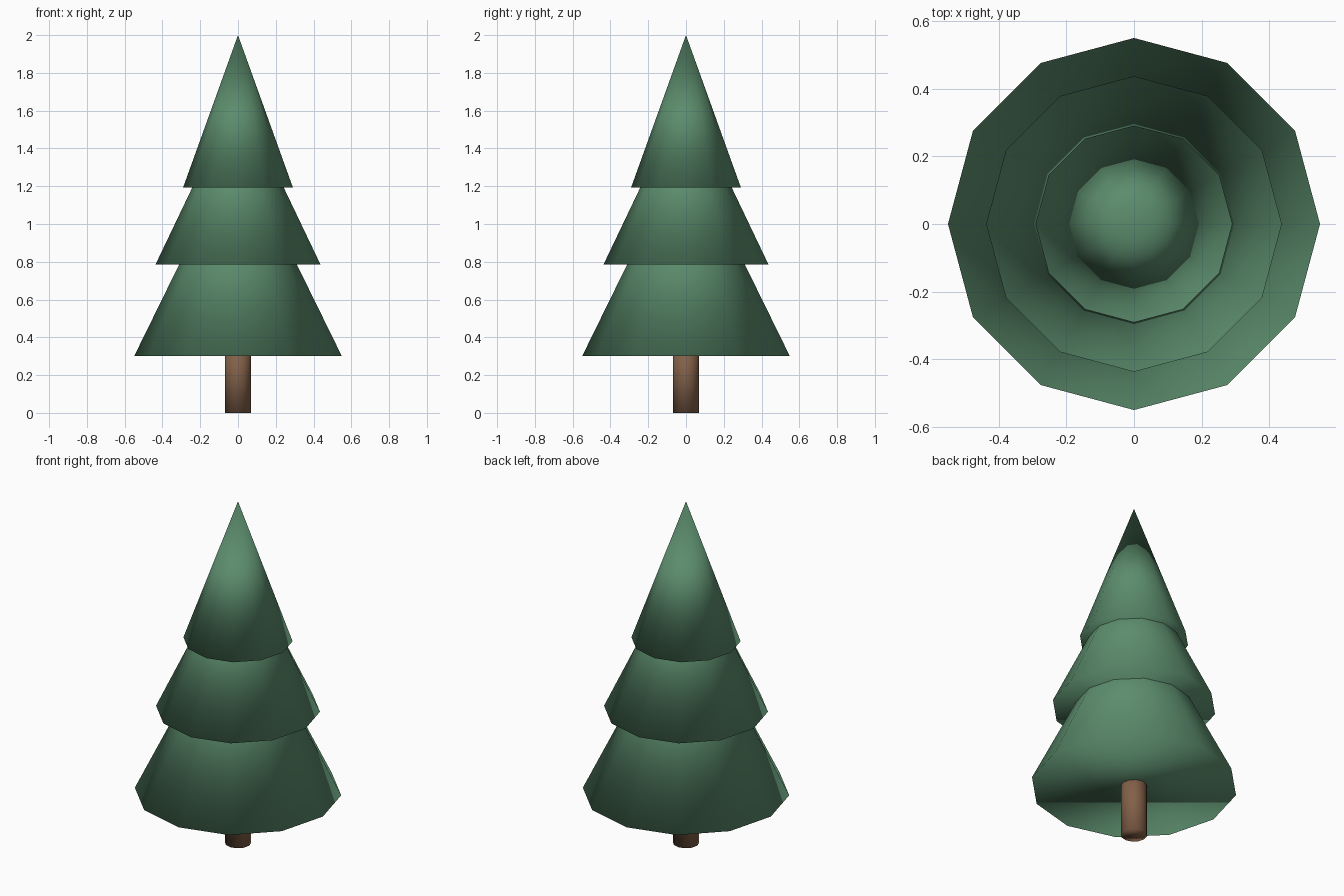
import bpy

cube = bpy.data.objects.get("Cube")
if cube:
    bpy.data.objects.remove(cube, do_unlink=True)


def make_material(name, rgb):
    mat = bpy.data.materials.new(name)
    mat.use_nodes = True
    color = (*rgb, 1.0)
    mat.diffuse_color = color
    bsdf = next(n for n in mat.node_tree.nodes if n.type == 'BSDF_PRINCIPLED')
    bsdf.inputs["Base Color"].default_value = color
    return mat


def add_tapered(name, bottom, top, radius, top_radius, mat):
    """Twelve-sided closed cone or cylinder, smooth across every edge."""
    bpy.ops.mesh.primitive_cone_add(
        vertices=12, radius1=radius, radius2=top_radius, depth=top - bottom,
        end_fill_type='NGON', location=(0, 0, (bottom + top) / 2))
    obj = bpy.context.object
    obj.name = name
    obj.data.name = name
    obj.data.materials.append(mat)
    bpy.ops.object.shade_smooth()
    return obj


needles = make_material("needle green", (0.105, 0.262, 0.150))
bark = make_material("bark brown", (0.225, 0.118, 0.065))

# Trunk, reaching a little into the lowest tier
add_tapered("trunk", 0.0, 0.4, 0.07, 0.07, bark)

# Three overlapping foliage tiers: name, base height, tip height, radius
tiers = [
    ("lower_foliage", 0.30, 1.42, 0.55),
    ("middle_foliage", 0.785, 1.70, 0.437),
    ("upper_foliage", 1.192, 2.0, 0.291),
]
for name, base, tip, radius in tiers:
    add_tapered(name, base, tip, radius, 0.0, needles)
